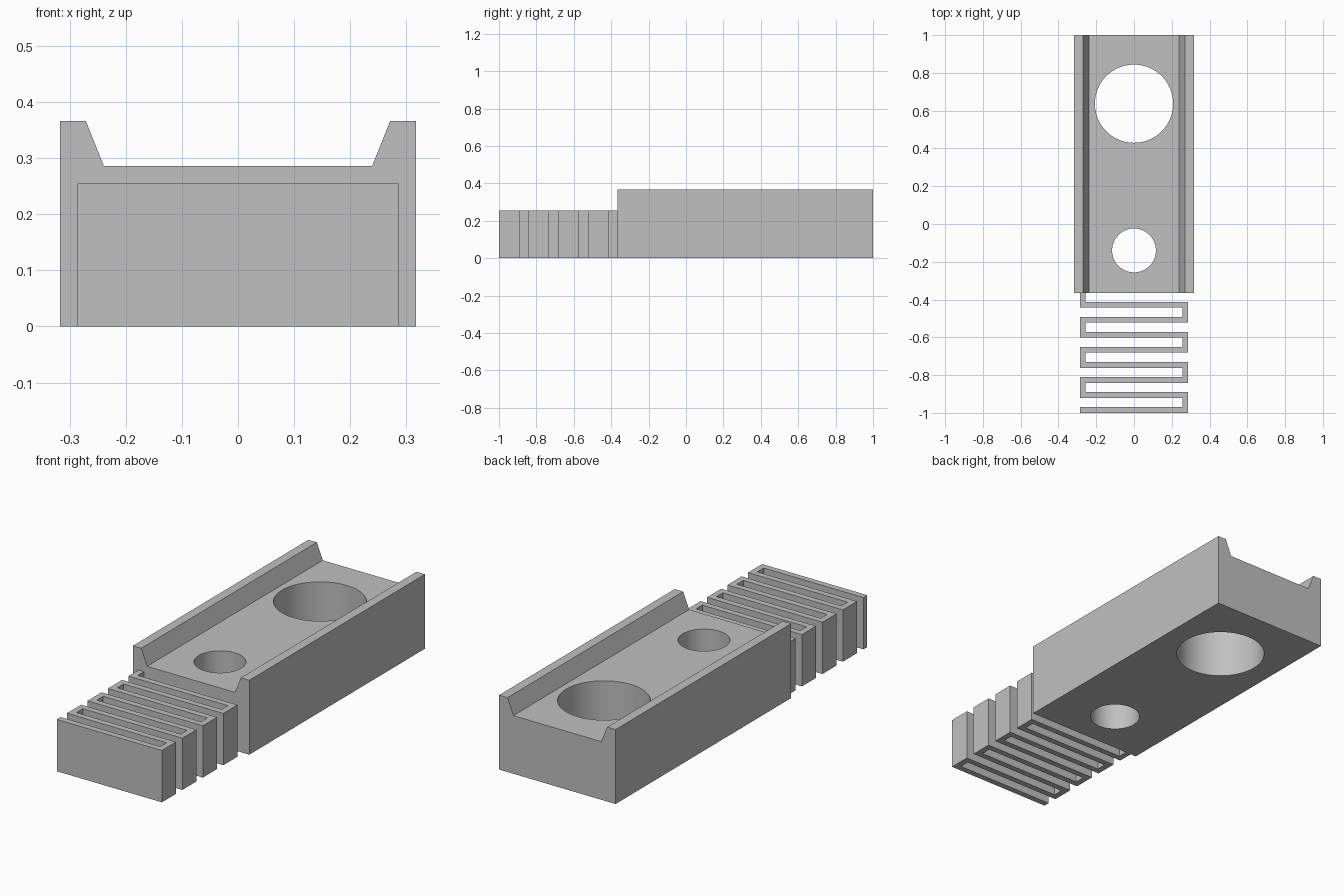
import bpy, bmesh, math
from mathutils import Vector

if "Cube" in bpy.data.objects:
    bpy.data.objects.remove(bpy.data.objects["Cube"])

grey = bpy.data.materials.new("plain grey")
grey.diffuse_color = (0.53, 0.53, 0.53, 1)
grey.use_nodes = True
grey.node_tree.nodes["Principled BSDF"].inputs["Base Color"].default_value = grey.diffuse_color


def prism(name, base, offset):
    """Extrude a closed outline of 3D points along an offset."""
    bm = bmesh.new()
    face = bm.faces.new([bm.verts.new(p) for p in base])
    ext = bmesh.ops.extrude_face_region(bm, geom=[face], use_keep_orig=True)
    bmesh.ops.translate(bm, vec=offset,
                        verts=[g for g in ext["geom"] if isinstance(g, bmesh.types.BMVert)])
    bmesh.ops.recalc_face_normals(bm, faces=bm.faces)
    mesh = bpy.data.meshes.new(name)
    bm.to_mesh(mesh)
    bm.free()
    mesh.materials.append(grey)
    ob = bpy.data.objects.new(name, mesh)
    bpy.context.collection.objects.link(ob)
    return ob


def activate(ob):
    bpy.ops.object.select_all(action='DESELECT')
    ob.select_set(True)
    bpy.context.view_layer.objects.active = ob


# Body: channel profile with two sloped side rails
FRONT = -0.365
half = [(0.317, 0), (0.317, 0.366), (0.271, 0.366), (0.239, 0.286)]
profile = half + [(-x, z) for x, z in reversed(half)]
body = prism("rail_block", [(x, FRONT, z) for x, z in profile], (0, 1 - FRONT, 0))

# Two round through holes
for y, r in ((0.637, 0.207), (-0.14, 0.116)):
    ring = [(r * math.cos(a), y + r * math.sin(a), -0.1)
            for a in (math.tau * i / 96 for i in range(96))]
    cutter = prism("hole_cutter", ring, (0, 0, 0.6))
    cutter.hide_render = True
    mod = body.modifiers.new("hole", 'BOOLEAN')
    mod.operation = 'DIFFERENCE'
    mod.solver = 'EXACT'
    mod.object = cutter
    activate(body)
    bpy.ops.object.modifier_apply(modifier=mod.name)
    bpy.data.objects.remove(cutter)
activate(body)
bpy.ops.object.shade_smooth_by_angle(angle=math.radians(30))

# Spring: folded strip following a zigzag centre line
T, W, PITCH, BARS = 0.03, 0.286, 0.0796, 8
path = []
for i in range(BARS):
    s = -1 if i % 2 == 0 else 1
    y = -1 + T / 2 + i * PITCH
    path += [Vector((s * (W - T / 2), y)), Vector((-s * (W - T / 2), y))]
path[0].x = -W
path.append(Vector((path[-1].x, FRONT)))

left, right = [], []
for i, p in enumerate(path):
    dirs = []
    if i > 0:
        dirs.append((p - path[i - 1]).normalized())
    if i < len(path) - 1:
        dirs.append((path[i + 1] - p).normalized())
    shift = sum((Vector((-d.y, d.x)) for d in dirs), Vector((0, 0))) * T / 2
    left.append(p + shift)
    right.append(p - shift)
prism("zigzag_spring", [(p.x, p.y, 0) for p in left + right[::-1]], (0, 0, 0.255))
